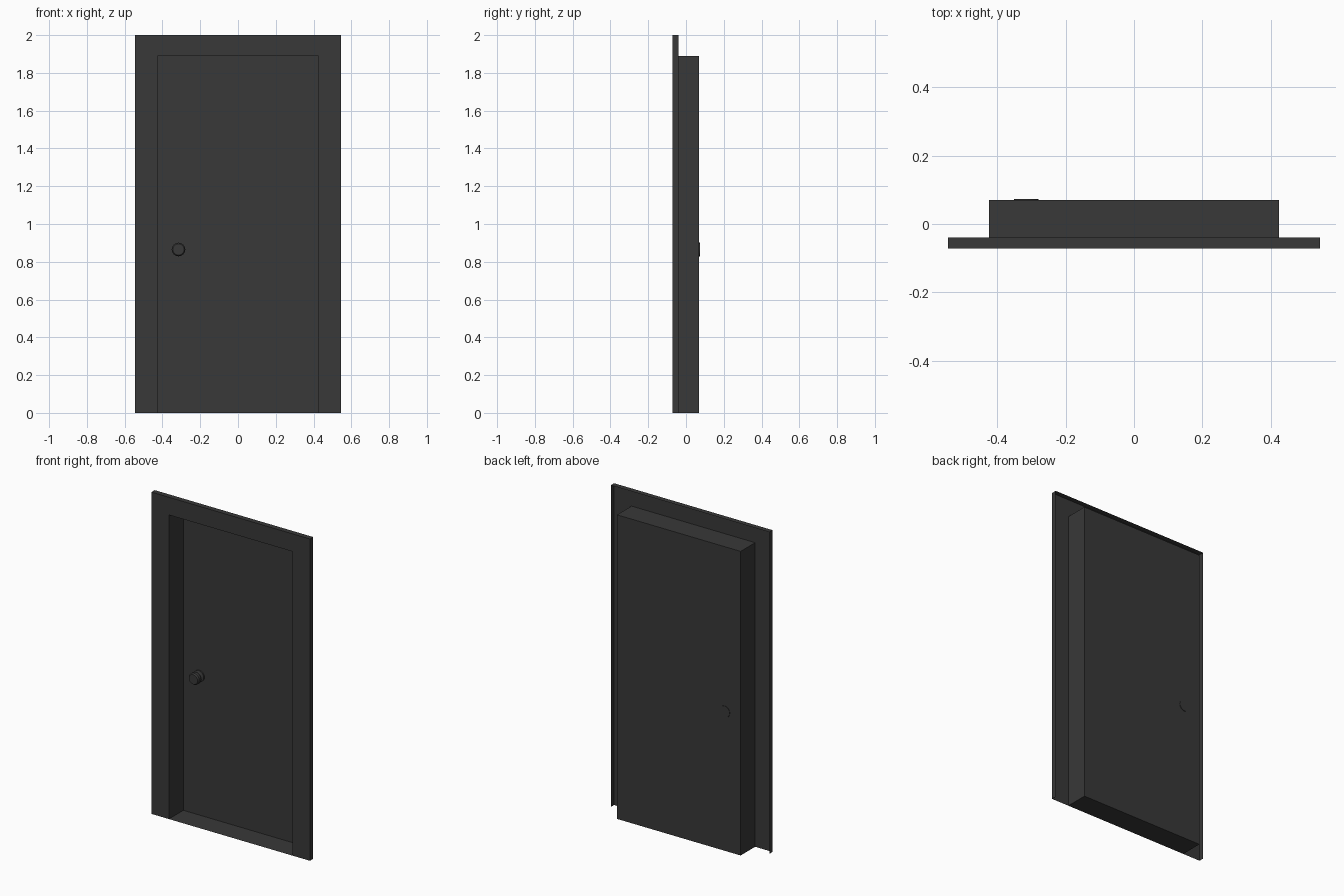
import bpy, bmesh, math
from mathutils import Matrix

if "Cube" in bpy.data.objects:
    bpy.data.objects.remove(bpy.data.objects["Cube"])

W, H = 0.545, 2.0          # outer casing half width, height
w, h = 0.425, 1.89         # opening half width, height
FRONT, LIP, BACK = -0.072, -0.04, 0.07

mat = bpy.data.materials.new("dark_paint")
mat.diffuse_color = (0.04, 0.04, 0.04, 1)
mat.use_nodes = True
mat.node_tree.nodes["Principled BSDF"].inputs["Base Color"].default_value = mat.diffuse_color


def finish(name, bm):
    me = bpy.data.meshes.new(name)
    bm.to_mesh(me)
    bm.free()
    ob = bpy.data.objects.new(name, me)
    bpy.context.collection.objects.link(ob)
    me.materials.append(mat)
    return ob


def arch(name, rings):
    """Skin successive upside-down-U outlines given as (half width, height, y)."""
    bm = bmesh.new()
    rows = [[bm.verts.new(p) for p in
             ((-a, y, 0), (-a, y, t), (a, y, t), (a, y, 0))] for a, t, y in rings]
    for r0, r1 in zip(rows, rows[1:]):
        for i in range(3):
            bm.faces.new((r0[i], r0[i + 1], r1[i + 1], r1[i]))
    return finish(name, bm)


# Casing: hollow trim with a returned outer lip, open behind
arch("casing", [(W, H, LIP), (W, H, FRONT), (w, h, FRONT)])

# Jamb: sides and head of the recess
arch("jamb", [(w, h, FRONT), (w, h, BACK)])

# Threshold and door leaf: thin sheets closing the recess
for name, pts in (
    ("threshold", [(-w, FRONT, 0), (w, FRONT, 0), (w, BACK, 0), (-w, BACK, 0)]),
    ("door_leaf", [(-w, BACK, 0), (w, BACK, 0), (w, BACK, h), (-w, BACK, h)]),
):
    bm = bmesh.new()
    bm.faces.new([bm.verts.new(p) for p in pts])
    finish(name, bm)

# Knob: turned profile of (radius, y) from back plate to front of grip
profile = [(0, 0.073), (0.036, 0.073), (0.036, 0.062), (0.02, 0.056),
           (0.02, 0.046), (0.036, 0.038), (0.036, 0.018), (0.03, 0.01), (0, 0.01)]
bm = bmesh.new()
vs = [bm.verts.new((r, y, 0)) for r, y in profile]
es = [bm.edges.new(p) for p in zip(vs, vs[1:])]
bmesh.ops.spin(bm, geom=vs + es, cent=(0, 0, 0), axis=(0, 1, 0),
               angle=2 * math.pi, steps=16)
bmesh.ops.remove_doubles(bm, verts=bm.verts[:], dist=1e-4)
bmesh.ops.recalc_face_normals(bm, faces=bm.faces[:])
bmesh.ops.transform(bm, matrix=Matrix.Translation((-0.315, 0, 0.865)), verts=bm.verts[:])
knob = finish("door_knob", bm)
bpy.context.view_layer.objects.active = knob
knob.select_set(True)
bpy.ops.object.shade_smooth_by_angle(angle=math.radians(35))
